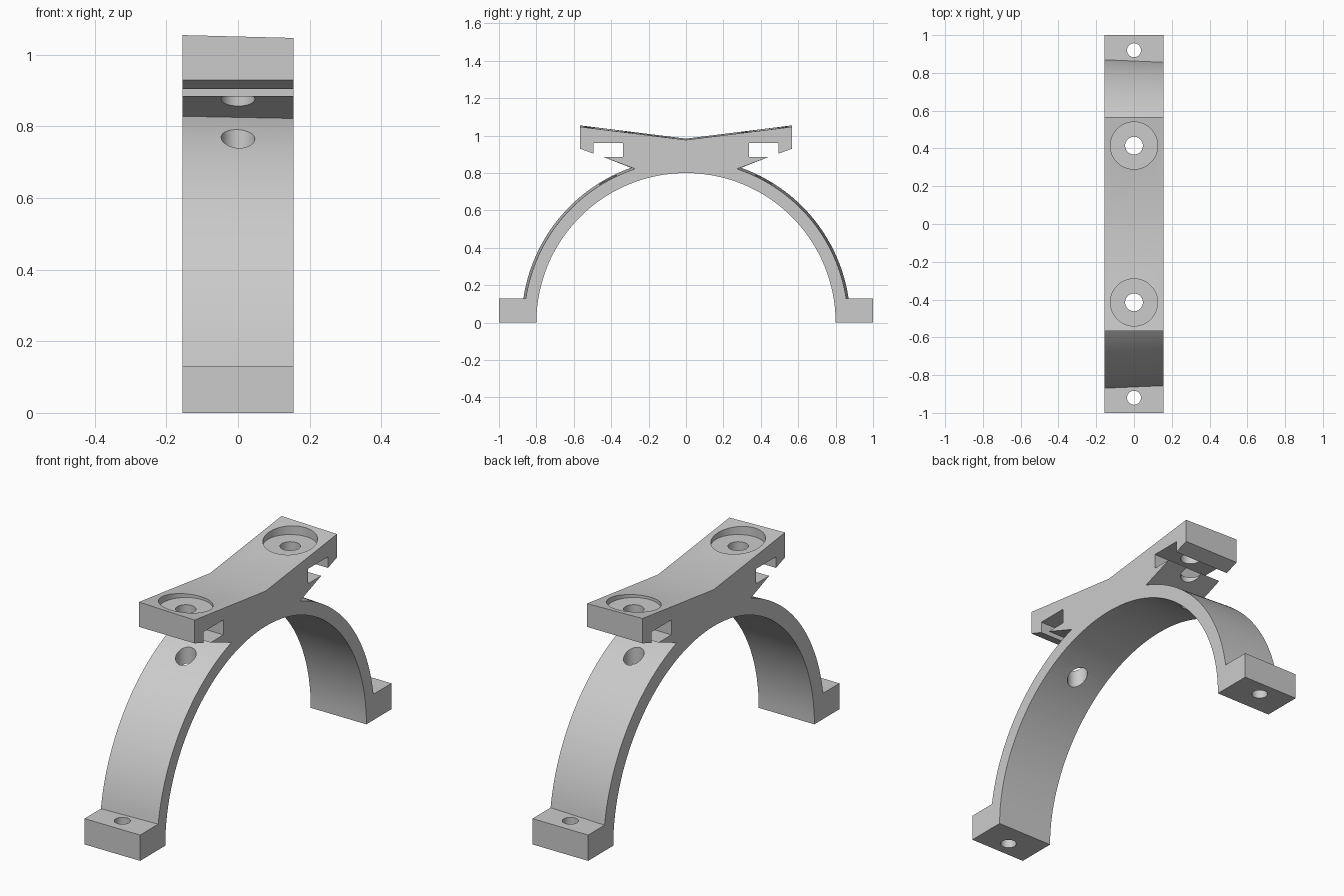
import bpy, bmesh, math

cube = bpy.data.objects.get("Cube")
if cube:
    bpy.data.objects.remove(cube)

HALF_WIDTH = 0.155
INNER_R = 0.8
FOOT_H = 0.13
ARC_STEPS = 32

grey = bpy.data.materials.new("plain grey")
grey.use_nodes = True
grey.diffuse_color = (0.6, 0.6, 0.6, 1)
grey.node_tree.nodes["Principled BSDF"].inputs["Base Color"].default_value = (0.6, 0.6, 0.6, 1)


def arc(radius, start, end):
    """Points (y, z) on a circle around the origin, angles from +y."""
    steps = [start + (end - start) * i / ARC_STEPS for i in range(ARC_STEPS + 1)]
    return [(radius * math.cos(a), radius * math.sin(a)) for a in steps]


def half_profile(outer_r, neck, crown_z, tip_z):
    """Half of the section, from the crown down to the inner top of the arch."""
    arm = [(0, crown_z), (0.567, tip_z), (0.567, 0.93), (0.495, 0.904),
           (0.495, 0.96), (0.337, 0.96), (0.337, 0.885), (0.44, 0.885)]
    strap = arc(outer_r, math.atan2(neck[1], neck[0]), math.asin(FOOT_H / outer_r))
    foot = [(1, FOOT_H), (1, 0)]
    return arm + strap + foot + arc(INNER_R, 0, math.pi / 2)


def full_profile(*args):
    half = half_profile(*args)
    return half + [(-y, z) for y, z in reversed(half[1:-1])]


# Body: the section changes slightly from one side to the other
bm = bmesh.new()
rings = []
for x, profile in ((-HALF_WIDTH, full_profile(0.879, (0.294, 0.828), 0.984, 1.055)),
                   (HALF_WIDTH, full_profile(0.866, (0.272, 0.822), 0.977, 1.047))):
    rings.append([bm.verts.new((x, y, z)) for y, z in profile])
a, b = rings
for i in range(len(a)):
    j = (i + 1) % len(a)
    bm.faces.new((a[i], a[j], b[j], b[i]))
bm.faces.new(a)
bm.faces.new(b)
bmesh.ops.recalc_face_normals(bm, faces=bm.faces)
mesh = bpy.data.meshes.new("arched_bracket")
bm.to_mesh(mesh)
bm.free()
mesh.materials.append(grey)
bracket = bpy.data.objects.new("arched_bracket", mesh)
bpy.context.collection.objects.link(bracket)


def drill(y, radius, bottom, top):
    """Cut a vertical round hole through the bracket."""
    bpy.ops.mesh.primitive_cylinder_add(vertices=48, radius=radius, depth=top - bottom,
                                        location=(0, y, (top + bottom) / 2))
    cutter = bpy.context.object
    cutter.name = "hole_cutter"
    cutter.hide_render = True
    cutter.data.materials.append(grey)
    bpy.context.view_layer.objects.active = bracket
    mod = bracket.modifiers.new("hole", "BOOLEAN")
    mod.operation = "DIFFERENCE"
    mod.solver = "EXACT"
    mod.object = cutter
    bpy.ops.object.modifier_apply(modifier=mod.name)
    bpy.data.objects.remove(cutter)


for side in (-1, 1):
    drill(side * 0.415, 0.125, 1.003, 1.2)   # screw head recess
    drill(side * 0.415, 0.047, 0.5, 1.2)     # screw hole through arm and strap
    drill(side * 0.92, 0.037, -0.1, 0.3)     # foot hole

bpy.ops.object.select_all(action="DESELECT")
bracket.select_set(True)
bpy.context.view_layer.objects.active = bracket
bpy.ops.object.shade_smooth_by_angle(angle=math.radians(25))
